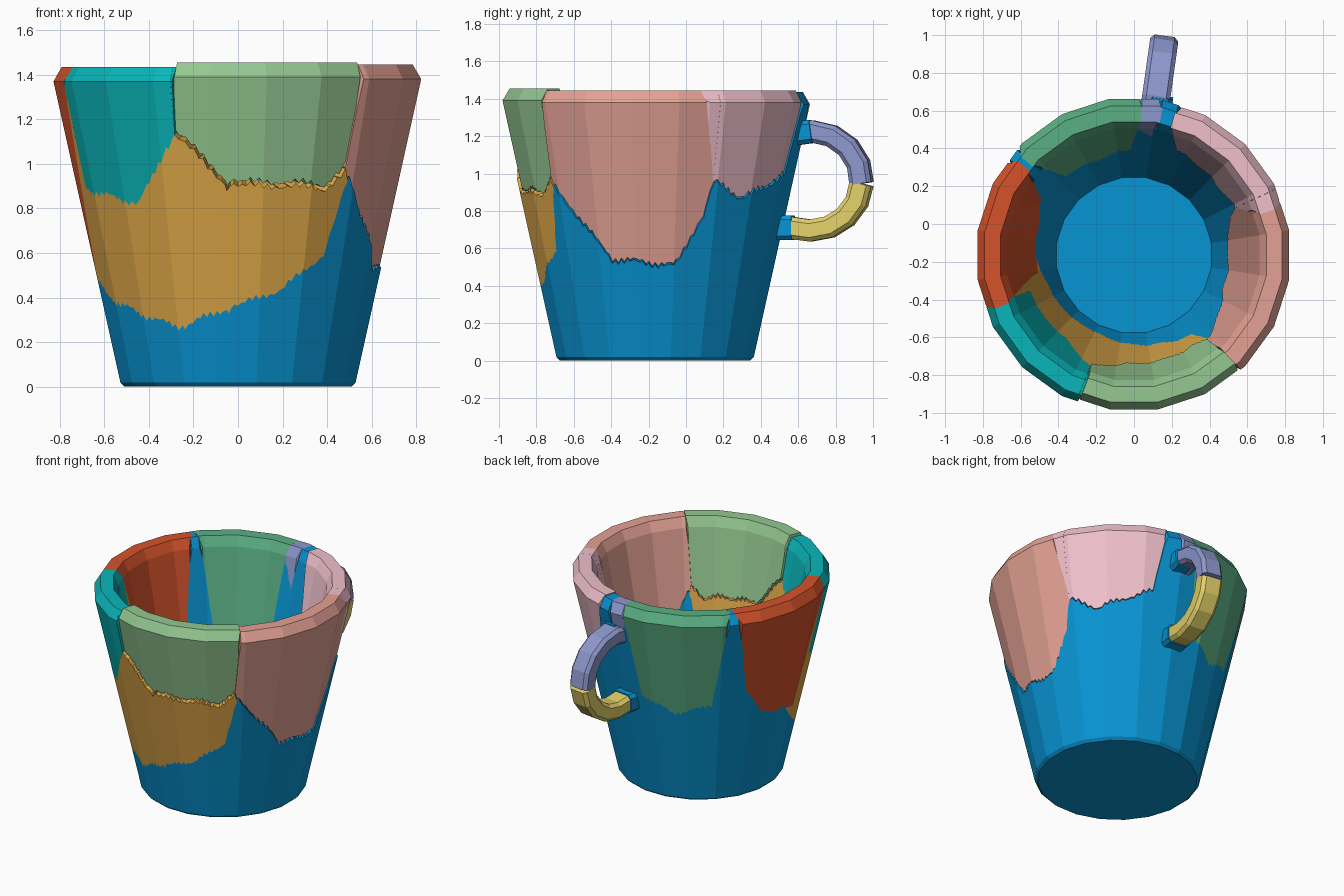
import bpy, bmesh, math

if "Cube" in bpy.data.objects:
    bpy.data.objects.remove(bpy.data.objects["Cube"])

CY = -0.165            # cup axis offset along y
TOP = 1.435
SLOPE = 0.03           # break faces rise toward the inside


def material(name, hexcol):
    m = bpy.data.materials.new(name)
    rgb = [(int(hexcol[i:i + 2], 16) / 255) ** 2.2 for i in (0, 2, 4)]
    m.diffuse_color = (*rgb, 1)
    m.use_nodes = True
    m.node_tree.nodes["Principled BSDF"].inputs["Base Color"].default_value = m.diffuse_color
    return m


def finish(name, bm, mat):
    bmesh.ops.remove_doubles(bm, verts=bm.verts, dist=0.0004)
    bmesh.ops.dissolve_degenerate(bm, edges=bm.edges, dist=0.0002)
    bmesh.ops.recalc_face_normals(bm, faces=bm.faces)
    me = bpy.data.meshes.new(name)
    bm.to_mesh(me)
    bm.free()
    me.materials.append(mat)
    ob = bpy.data.objects.new(name, me)
    bpy.context.collection.objects.link(ob)


def loft(rings, wrap=True):
    """Bridge consecutive rings of points with quads, capping wrapped ones."""
    bm = bmesh.new()
    vs = [[bm.verts.new(p) for p in ring] for ring in rings]
    n = len(vs[0])
    for a, b in zip(vs, vs[1:]):
        for i in range(n if wrap else n - 1):
            j = (i + 1) % n
            bm.faces.new((a[i], a[j], b[j], b[i]))
    if wrap:
        bm.faces.new(vs[0])
        bm.faces.new(vs[-1])
    return bm


def interp(pts, x):
    for (a, u), (b, v) in zip(pts, pts[1:]):
        if a <= x <= b:
            return u + (v - u) * (x - a) / max(b - a, 1e-6)
    return None


def jag(a):
    return 0.012 * math.sin(a * 1.9) + 0.01 * math.sin(a / 3) + 0.006 * math.sin(a * 4.3)


# Each shard's broken lower edge: angle from the front, height
EDGES = {
    "orange_wall_shard": [(-88, .58), (-72, .4), (-25, .27), (18, .43), (36, .6), (42, .92)],
    "light_green_rim_shard": [(-21.5, 1.13), (-4, .9), (33, .89), (41, .97), (43, 1.5)],
    "salmon_rim_shard": [(40.5, .96), (69, .53), (100, .51), (112, .78), (115, .95)],
    "pink_rim_shard": [(108, 1.5), (115, .95), (130, .86), (158, 1), (164, 1.5)],
    "lavender_rim_shard": [(169, 1.5), (172, 1.12), (178, 1.3)],
    "back_green_rim_shard": [(-183, 1.5), (-178, .78), (-160, .68), (-139, .76), (-131, 1.5)],
    "red_rim_shard": [(-129, 1.5), (-121, .85), (-110, .64), (-80, .57), (-69, 1.5)],
    "teal_rim_shard": [(-71, .88), (-39, .83), (-33, .92), (-21.5, 1.13), (-20.5, 1.5)],
}
COLOURS = ["E0A84A", "93C690", "E3A093", "EFBFCB", "8C97CC", "5BAE84", "D4532F", "12B5B8"]
# Shards glued slightly inward and upward
SHIFT = {"light_green_rim_shard": .012, "salmon_rim_shard": .006, "pink_rim_shard": .006}


def low_edge(name, a):
    for s in (0, 360, -360):
        z = interp(EDGES[name], a + s)
        if z is not None:
            return min(z + jag(a % 360), TOP)
    return None


def high_edge(own, lo, a):
    zs = [low_edge(n, a) for n in EDGES if n != own]
    return min([z for z in zs if z is not None and z >= lo] + [TOP])


OUTER = [(0, .53), (1.37, .838), (TOP, .80)]
INNER = [(0, .395), (1.37, .68), (TOP, .715)]


def section(lo, hi):
    """Wall cross-section (r, z) clipped between two heights."""
    def side(prof, d):
        a, b = min(lo + d, TOP), min(hi + d, TOP)
        return [(interp(prof, z), z) for z in (min(max(k[0], a), b) for k in prof)]
    return side(OUTER, 0) + side(INNER, SLOPE)[::-1]


def place(r, z, a, shift=0):
    d = (a + 9) % 18 - 9                       # twenty flat sides
    r = max(r - shift, 0) * math.cos(math.radians(9)) / math.cos(math.radians(d))
    t = math.radians(a)
    return (r * math.sin(t), CY - r * math.cos(t), z + 1.6 * shift)


def samples(a0, a1):
    angs = {a0, a1} | {1.5 * k for k in range(-130, 131)}
    for pts in EDGES.values():
        for turn in (-360, 0, 360):
            angs |= {a + turn for a, _ in pts}
            angs |= {pts[i][0] + turn + e for i in (0, -1) for e in (-.02, .02)}
    return sorted(a for a in angs if a0 <= a <= a1)


# Wall and rim shards
for (name, pts), col in zip(EDGES.items(), COLOURS):
    rings = []
    for a in samples(pts[0][0], pts[-1][0]):
        lo = low_edge(name, a)
        hi = high_edge(name, lo, a)
        rings.append([place(r, z, a, SHIFT.get(name, 0)) for r, z in section(lo, hi)])
    finish(name, loft(rings), material(name, col))

# Cup base with floor and the lower wall
blue = material("blue", "1093D2")
rings = []
for a in samples(-180, 180):
    wall = section(.1, high_edge(None, 0, a))[1:-1]
    wall = [(0, 0), (.515, 0), (.534, .018)] + wall + [(.415, .1), (0, .1)]
    rings.append([place(r, z, a) for r, z in wall])
finish("cup_base", loft(rings, wrap=False), blue)

# Handle pieces swept in the radial plane behind the cup
T = math.radians(172)
DX, DY = math.sin(T), -math.cos(T)


def handle(name, path, mat, width=.15, thick=.118, side=0):
    w, h, c = width / 2, thick / 2, .022
    prof = [(-w, -h + c), (-w + c, -h), (w - c, -h), (w, -h + c)]
    prof += [(-s, -t) for s, t in prof]
    rings = []
    for i, (r, z) in enumerate(path):
        p, q = path[max(i - 1, 0)], path[min(i + 1, len(path) - 1)]
        dr, dz = q[0] - p[0], q[1] - p[1]
        n = math.hypot(dr, dz)
        ring = []
        for s, t in prof:
            rr, ss = r - dz / n * t, s + side
            ring.append((DX * rr + DY * ss, CY + DY * rr - DX * ss, z + dr / n * t))
        rings.append(ring)
    finish(name, loft(rings), mat)


def arc(a0, a1, steps=4):
    angs = [math.radians(a0 + (a1 - a0) * i / steps) for i in range(steps + 1)]
    return [(.84 + .275 * math.cos(t), .96 + .265 * math.sin(t)) for t in angs]


handle("upper_handle", [(.75, 1.21)] + arc(88, -3), bpy.data.materials["lavender_rim_shard"])
handle("lower_handle", arc(-3, -90) + [(.73, .71)], material("yellow", "E3D06A"))
handle("upper_handle_stub", [(.74, 1.21), (.85, 1.225)], blue, .13, .125, .025)
handle("lower_handle_stub", [(.62, .71), (.745, .71)], blue, .165, .13)
